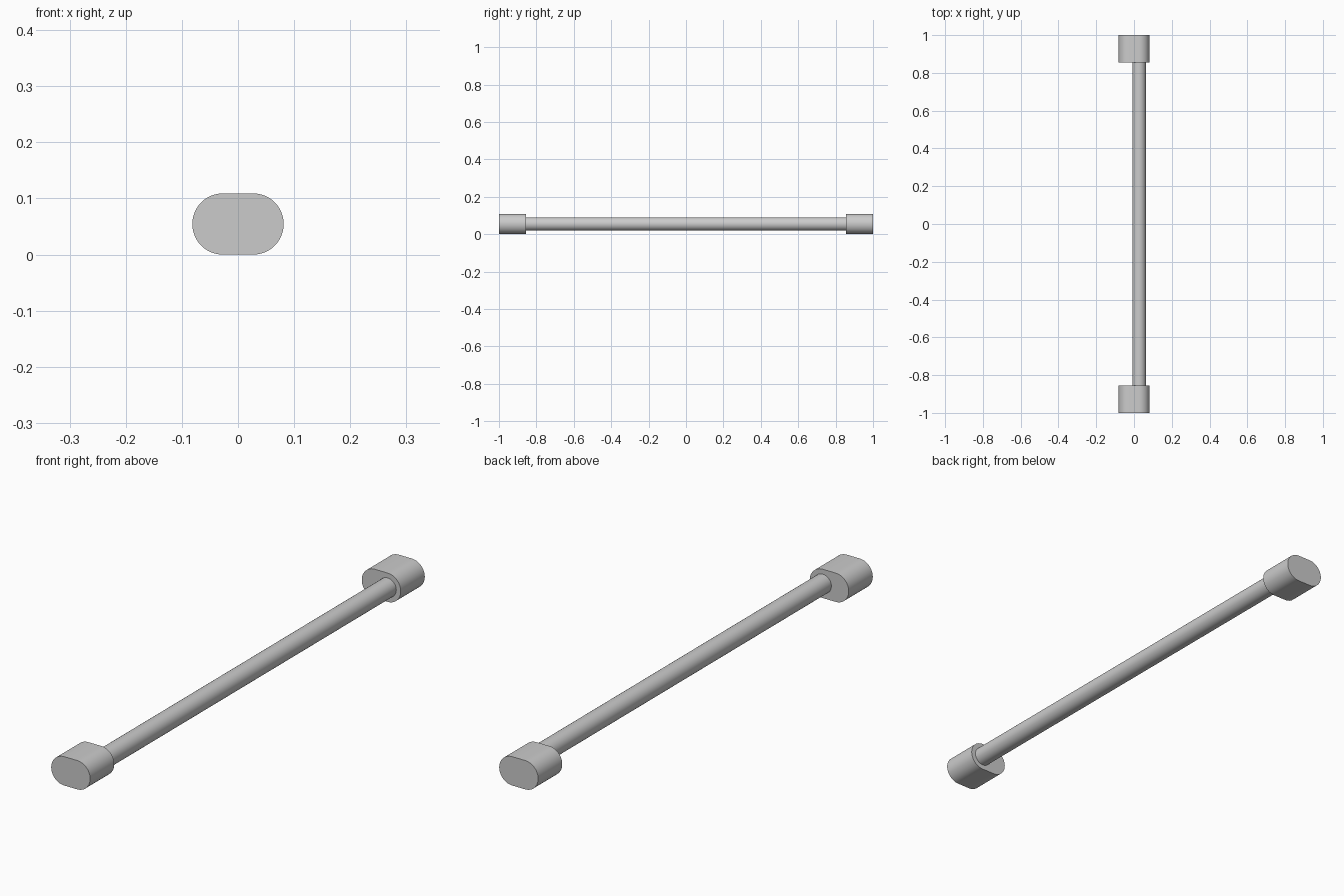
import bpy, bmesh, math

if "Cube" in bpy.data.objects:
    bpy.data.objects.remove(bpy.data.objects["Cube"])

R = 0.0545        # end block corner radius
ROD_R = 0.036
OFF = 0.027       # arc centre offset; the rod shares the +x arc centre
INNER, OUTER = 0.856, 1.0


def arc(cx, r, start, sweep, n):
    """Points (x, z) along an arc centred at height R."""
    return [(cx + r * math.cos(start + sweep * i / n),
             R + r * math.sin(start + sweep * i / n)) for i in range(n + 1)]


def prism(name, profile, y0, y1):
    """Extrude a closed x-z profile along y, smooth sides and flat ends."""
    bm = bmesh.new()
    face = bm.faces.new([bm.verts.new((x, y0, z)) for x, z in profile])
    ext = bmesh.ops.extrude_face_region(bm, geom=[face], use_keep_orig=True)
    verts = [g for g in ext["geom"] if isinstance(g, bmesh.types.BMVert)]
    bmesh.ops.translate(bm, vec=(0, y1 - y0, 0), verts=verts)
    bmesh.ops.recalc_face_normals(bm, faces=bm.faces)
    mesh = bpy.data.meshes.new(name)
    bm.to_mesh(mesh)
    bm.free()
    obj = bpy.data.objects.new(name, mesh)
    bpy.context.collection.objects.link(obj)
    bpy.ops.object.select_all(action='DESELECT')
    obj.select_set(True)
    bpy.context.view_layer.objects.active = obj
    bpy.ops.object.shade_smooth_by_angle(angle=math.radians(30))
    return obj


# Rounded end blocks
block = (arc(OFF, R, -math.pi / 2, math.pi, 24)
         + arc(-OFF, R, math.pi / 2, math.pi, 24))
prism("front_end_block", block, -OUTER, -INNER)
prism("back_end_block", block, INNER, OUTER)

# Round bar set off-centre between the blocks
prism("bar", arc(OFF, ROD_R, 0, 2 * math.pi, 48)[:-1], -INNER, INNER)
